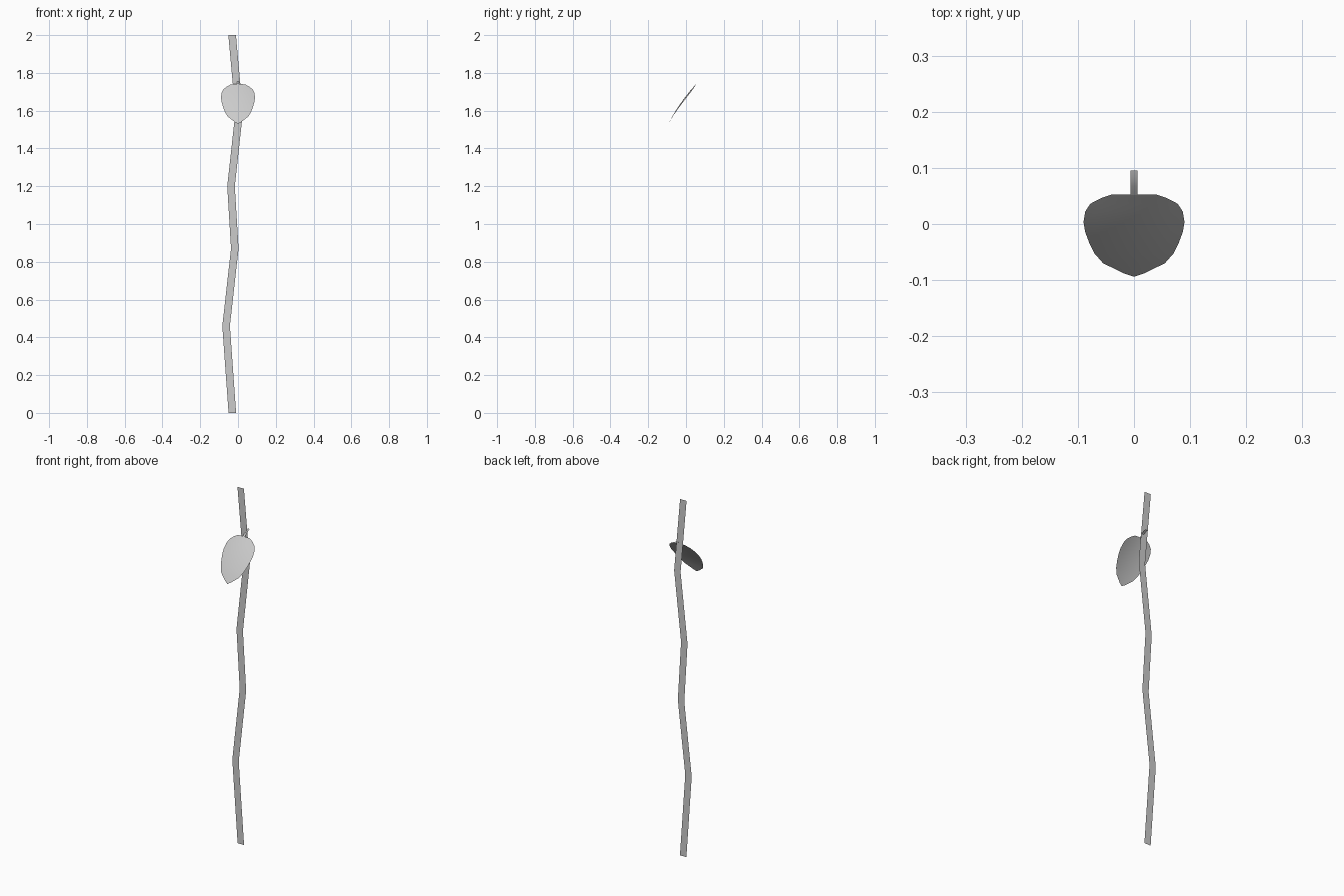
import bpy
import bmesh

if "Cube" in bpy.data.objects:
    bpy.data.objects.remove(bpy.data.objects["Cube"])


def strip(name, rows, smooth=False):
    """Skin equal-length rows of points into an open sheet of quads."""
    n = len(rows[0])
    bm = bmesh.new()
    grid = [[bm.verts.new(p) for p in row] for row in rows]
    for a, b in zip(grid, grid[1:]):
        for c in range(n - 1):
            bm.faces.new((a[c], a[c + 1], b[c + 1], b[c])).smooth = smooth
    # Close any row that shrinks to a point
    bmesh.ops.remove_doubles(bm, verts=bm.verts, dist=0.0001)
    mesh = bpy.data.meshes.new(name)
    bm.to_mesh(mesh)
    bm.free()
    obj = bpy.data.objects.new(name, mesh)
    bpy.context.collection.objects.link(obj)
    return obj


# Flat kinked vine stem: (centre x, z)
stem_path = [(-0.030, 0), (-0.063, 0.46), (-0.017, 0.87),
             (-0.037, 1.2), (0.006, 1.59), (-0.031, 2.0)]
strip("vine_stem", [[(x + s * 0.02, 0.068, z) for s in (-1, 1)]
                    for x, z in stem_path])

# Leaf blade: (y, z along midrib, half width), sides drooping slightly
leaf_rows = [(-0.094, 1.530, 0.0), (-0.088, 1.541, 0.018), (-0.070, 1.574, 0.055),
             (-0.053, 1.602, 0.070), (-0.033, 1.632, 0.080), (-0.014, 1.659, 0.087),
             (0.003, 1.681, 0.090), (0.022, 1.705, 0.087), (0.036, 1.721, 0.078),
             (0.046, 1.733, 0.059), (0.053, 1.741, 0.038)]
cols = [i / 4 for i in range(-4, 5)]
strip("leaf_blade", [[(w * t, y, z - 0.012 * (w * t / 0.09) ** 2) for t in cols]
                     for y, z, w in leaf_rows], True)

# Short leaf stalk reaching through to the vine
stalk_path = [(0.052, 1.740), (0.068, 1.754), (0.082, 1.763), (0.095, 1.768)]
strip("leaf_stalk", [[(s * 0.0063, y, z) for s in (-1, 1)]
                     for y, z in stalk_path], True)
